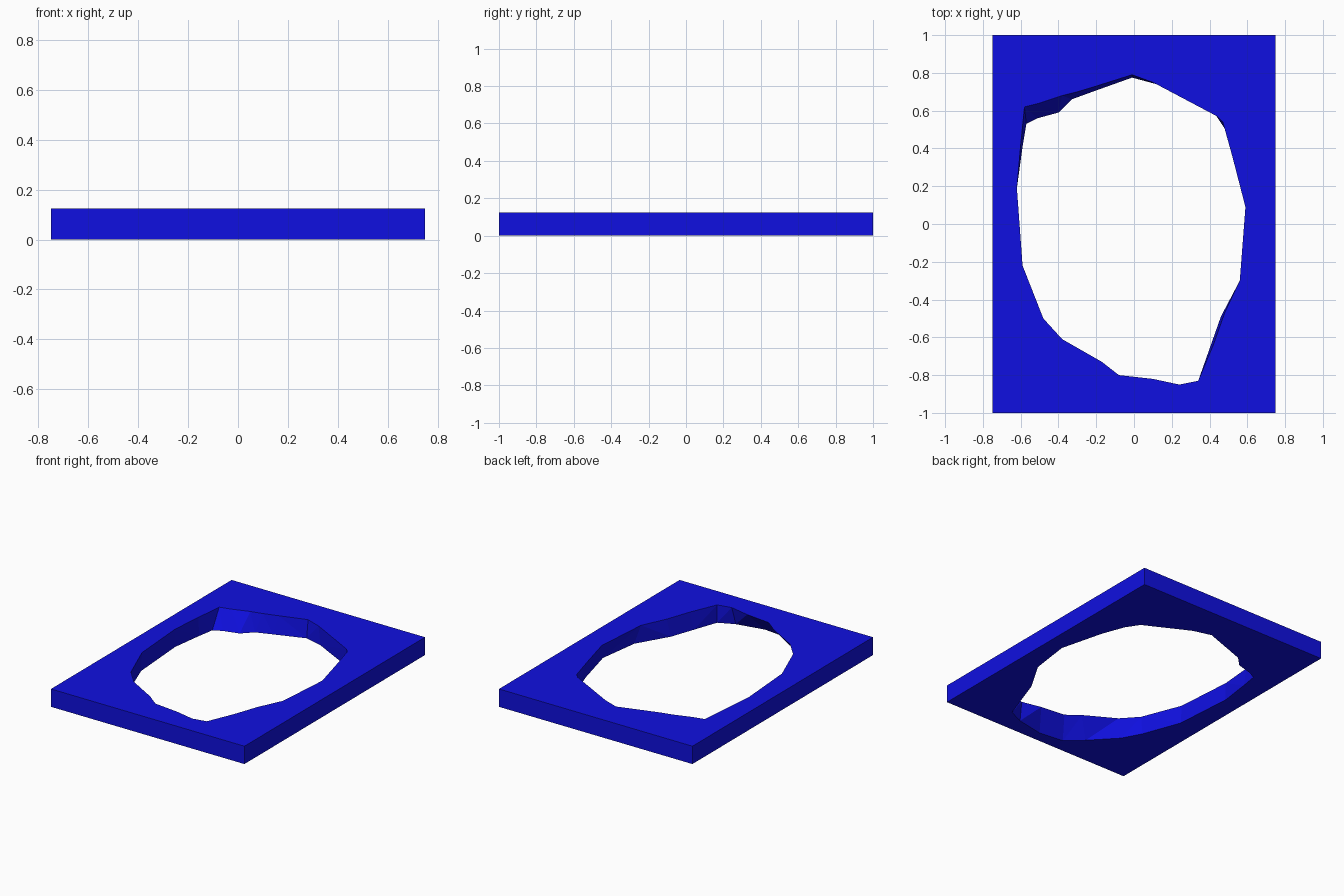
import bpy
import bmesh

cube = bpy.data.objects.get("Cube")
if cube:
    bpy.data.objects.remove(cube, do_unlink=True)

HALF_WIDTH, HALF_DEPTH, THICKNESS = 0.75, 1.0, 0.125

# Rim of the rough opening, clockwise from the back: upper x, y then lower x, y
RIM = [
    (-.01, .79, -.01, .775), (.10, .75, .12, .74), (.44, .57, .43, .58),
    (.47, .54, .49, .49), (.52, .36, .55, .33), (.59, .09, .63, .02),
    (.56, -.30, .59, -.27), (.48, -.47, .46, -.49), (.42, -.64, .40, -.66),
    (.34, -.83, .34, -.83), (.24, -.85, .23, -.88), (.10, -.82, .03, -.92),
    (-.08, -.80, -.15, -.90), (-.17, -.73, -.26, -.80), (-.38, -.61, -.42, -.63),
    (-.48, -.50, -.49, -.50), (-.59, -.22, -.59, -.23), (-.62, .19, -.62, .19),
    (-.60, .42, -.59, .41), (-.58, .62, -.57, .53), (-.50, .64, -.51, .56),
    (-.38, .68, -.40, .59), (-.30, .70, -.33, .66), (-.20, .73, -.22, .70),
]


def make_material(name, color):
    mat = bpy.data.materials.new(name)
    mat.use_nodes = True
    mat.diffuse_color = color
    mat.node_tree.nodes["Principled BSDF"].inputs["Base Color"].default_value = color
    return mat


def add_ring(bm, points, z):
    """Closed loop of vertices and edges at one height."""
    verts = [bm.verts.new((x, y, z)) for x, y in points]
    edges = [bm.edges.new((v, verts[i - 1])) for i, v in enumerate(verts)]
    return verts, edges


def add_wall(bm, lower, upper):
    """Side faces joining two matching loops."""
    faces = []
    for i in range(len(lower)):
        faces.append(bm.faces.new((lower[i - 1], lower[i], upper[i], upper[i - 1])))
    return faces


bm = bmesh.new()
corners = [(sx * HALF_WIDTH, sy * HALF_DEPTH)
           for sx, sy in ((-1, -1), (1, -1), (1, 1), (-1, 1))]

# Outer and inner loops on the upper and lower faces
outer_low, outer_low_edges = add_ring(bm, corners, 0)
outer_top, outer_top_edges = add_ring(bm, corners, THICKNESS)
inner_low, inner_low_edges = add_ring(bm, [p[2:] for p in RIM], 0)
inner_top, inner_top_edges = add_ring(bm, [p[:2] for p in RIM], THICKNESS)

# Flat faces around the opening
for edges, z in ((outer_low_edges + inner_low_edges, -1),
                 (outer_top_edges + inner_top_edges, 1)):
    bmesh.ops.triangle_fill(bm, edges=edges, use_beauty=True, normal=(0, 0, z))

# Straight outer sides and the faceted wall of the opening
add_wall(bm, outer_low, outer_top)
facets = add_wall(bm, inner_low, inner_top)
bmesh.ops.triangulate(bm, faces=facets)
bmesh.ops.recalc_face_normals(bm, faces=bm.faces[:])

mesh = bpy.data.meshes.new("slab_with_opening")
bm.to_mesh(mesh)
bm.free()
mesh.materials.append(make_material("deep_blue", (0.005, 0.005, 0.75, 1)))
slab = bpy.data.objects.new("slab_with_opening", mesh)
bpy.context.collection.objects.link(slab)
